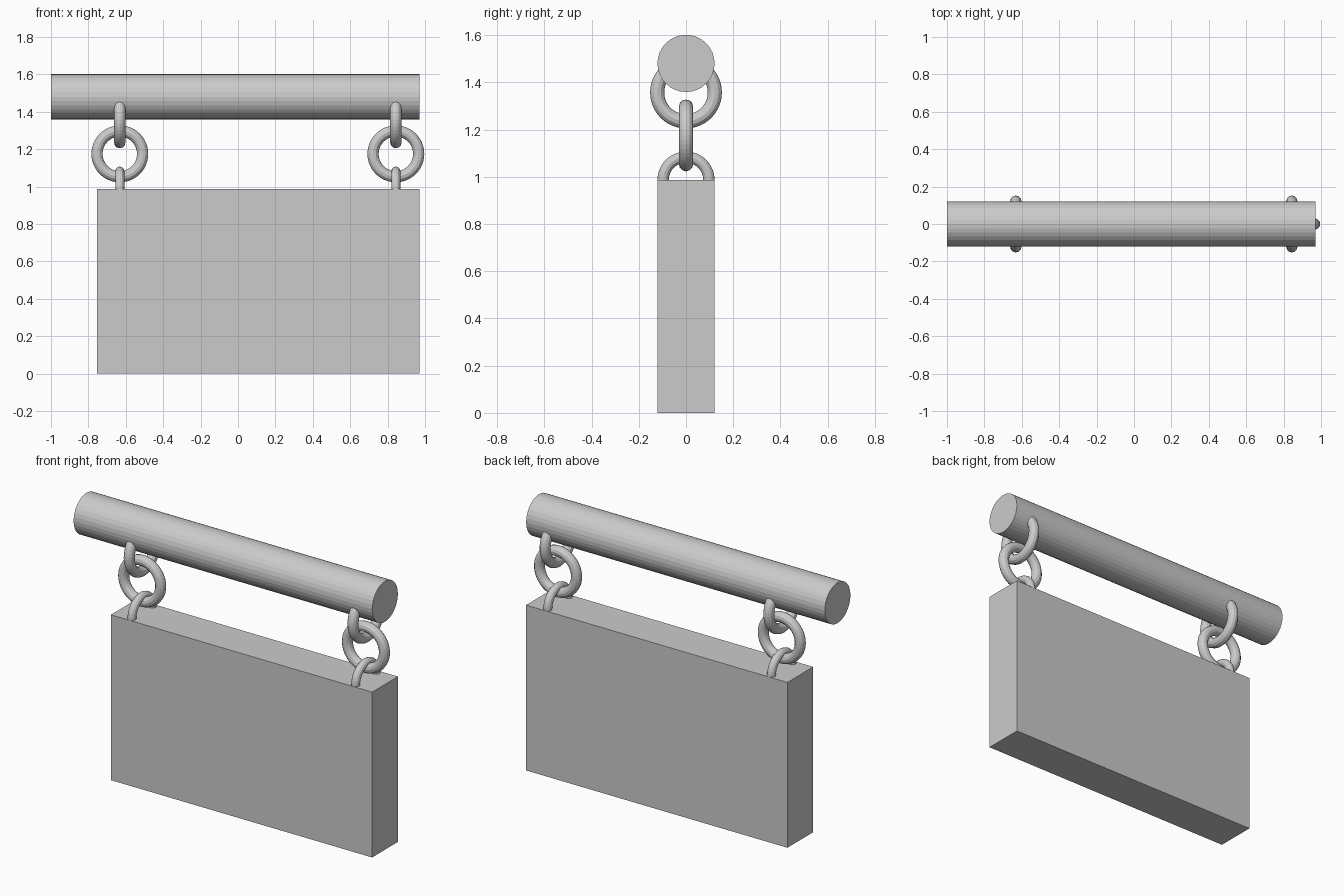
import bpy
from math import pi

if "Cube" in bpy.data.objects:
    bpy.data.objects.remove(bpy.data.objects["Cube"], do_unlink=True)

GREY = (0.6, 0.6, 0.6, 1)
grey = bpy.data.materials.new("plain grey")
grey.use_nodes = True
grey.diffuse_color = GREY
grey.node_tree.nodes["Principled BSDF"].inputs["Base Color"].default_value = GREY


def finish(name):
    obj = bpy.context.object
    obj.name = name
    obj.data.materials.append(grey)
    return obj


def ring(name, x, z, major, minor, turn):
    bpy.ops.mesh.primitive_torus_add(
        major_radius=major, minor_radius=minor, major_segments=48,
        minor_segments=12, location=(x, 0, z),
        rotation=(pi / 2, 0, turn))
    finish(name)


# Horizontal pole
bpy.ops.mesh.primitive_cylinder_add(
    vertices=32, radius=0.121, depth=1.97,
    location=(-0.015, 0, 1.48), rotation=(0, pi / 2, 0))
finish("pole")

# Hanging board
bpy.ops.mesh.primitive_cube_add(size=1, location=(0.108, 0, 0.493))
finish("sign_board").scale = (1.724, 0.243, 0.986)

# Three linked rings on each side
for side, x in (("right", -0.632), ("left", 0.844)):
    ring(side + "_pole_ring", x, 1.357, 0.122, 0.03, pi / 2)
    ring(side + "_middle_ring", x, 1.175, 0.122, 0.03, 0)
    ring(side + "_board_ring", x, 0.986, 0.097, 0.024, pi / 2)
